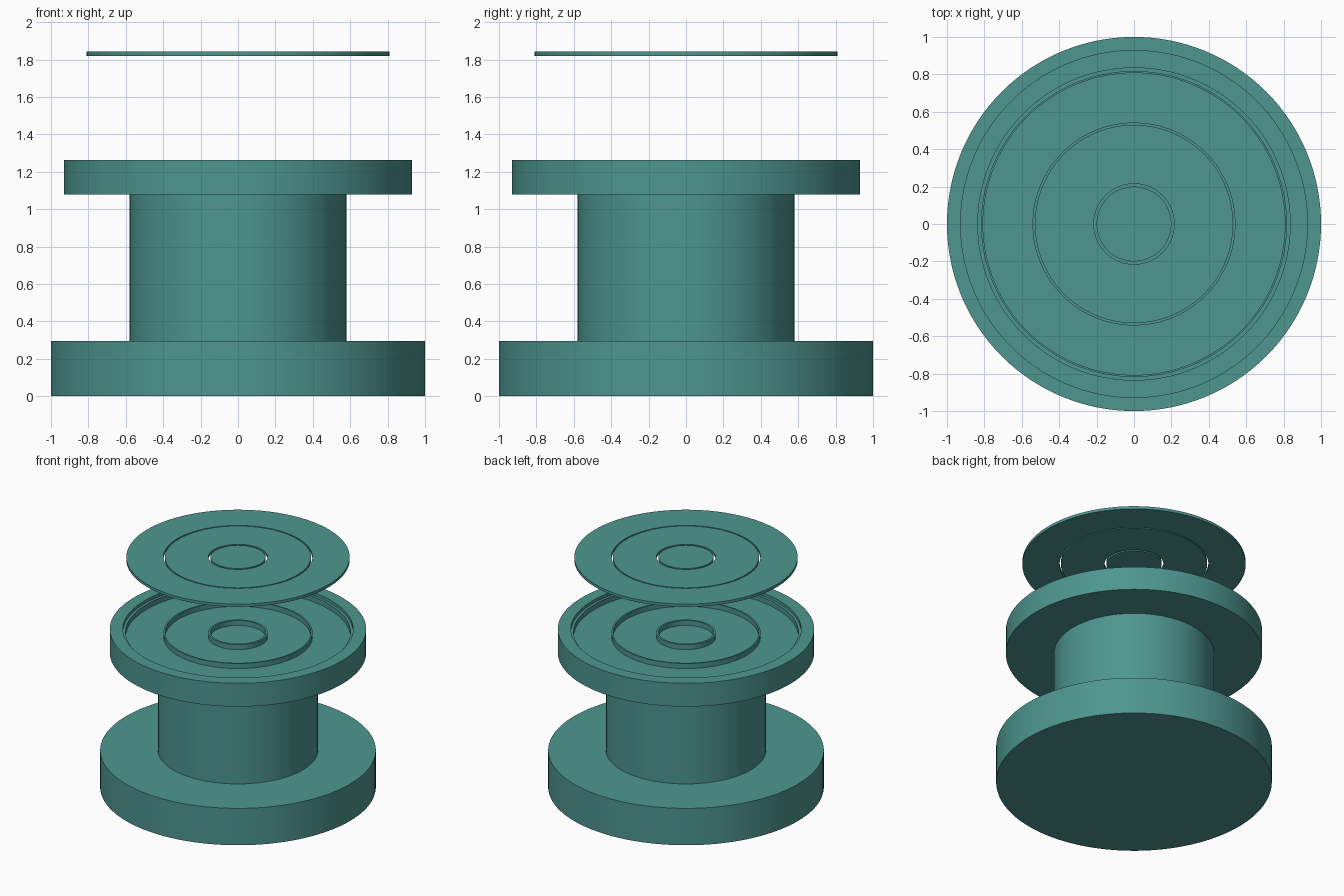
import bpy
import math

cube = bpy.data.objects.get("Cube")
if cube:
    bpy.data.objects.remove(cube, do_unlink=True)

SEGMENTS = 128

teal = bpy.data.materials.new("teal")
teal.use_nodes = True
teal.diffuse_color = (0.076, 0.305, 0.275, 1)
teal.node_tree.nodes["Principled BSDF"].inputs["Base Color"].default_value = teal.diffuse_color


def lathe(name, profile, closed=False):
    """Spin an (r, z) profile, listed anticlockwise; r = 0 becomes a single pole."""
    verts, faces, rows = [], [], []
    for r, z in profile:
        start = len(verts)
        if r == 0:
            verts.append((0, 0, z))
            rows.append([start] * SEGMENTS)
            continue
        for i in range(SEGMENTS):
            a = math.tau * i / SEGMENTS
            verts.append((r * math.cos(a), r * math.sin(a), z))
        rows.append(list(range(start, start + SEGMENTS)))
    pairs = list(zip(rows, rows[1:]))
    if closed:
        pairs.append((rows[-1], rows[0]))
    for low, high in pairs:
        for i in range(SEGMENTS):
            j = (i + 1) % SEGMENTS
            faces.append(list(dict.fromkeys((low[i], low[j], high[j], high[i]))))
    mesh = bpy.data.meshes.new(name)
    mesh.from_pydata(verts, [], faces)
    mesh.materials.append(teal)
    obj = bpy.data.objects.new(name, mesh)
    bpy.context.collection.objects.link(obj)
    bpy.ops.object.select_all(action="DESELECT")
    obj.select_set(True)
    bpy.context.view_layer.objects.active = obj
    bpy.ops.object.shade_smooth_by_angle(angle=math.radians(30))
    return obj


def disc(name, radius, z0, z1):
    return lathe(name, [(0, z0), (radius, z0), (radius, z1), (0, z1)])


def ring(name, inner, outer, z0, z1):
    return lathe(name, [(inner, z0), (outer, z0), (outer, z1), (inner, z1)], closed=True)


# Foot and column
disc("base", 1.0, 0, 0.295)
disc("column", 0.58, 0.29, 1.085)

# Tray with a stepped rim that seats the lid
FLOOR, LEDGE = 1.2, 1.24
lathe("tray", [(0, 1.077), (0.93, 1.077), (0.93, 1.264), (0.835, 1.264),
               (0.835, LEDGE), (0.815, LEDGE), (0.815, FLOOR), (0, FLOOR)])

# Raised dividers on the tray floor
ring("outer_divider", 0.528, 0.54, FLOOR - 0.005, LEDGE)
ring("inner_divider", 0.2, 0.215, FLOOR - 0.005, LEDGE)

# Floating lid in three concentric pieces
LID_BOTTOM, LID_TOP = 1.82, 1.842
ring("lid_outer_ring", 0.54, 0.81, LID_BOTTOM, LID_TOP)
ring("lid_middle_ring", 0.215, 0.53, LID_BOTTOM, LID_TOP)
disc("lid_centre", 0.2, LID_BOTTOM, LID_TOP)
